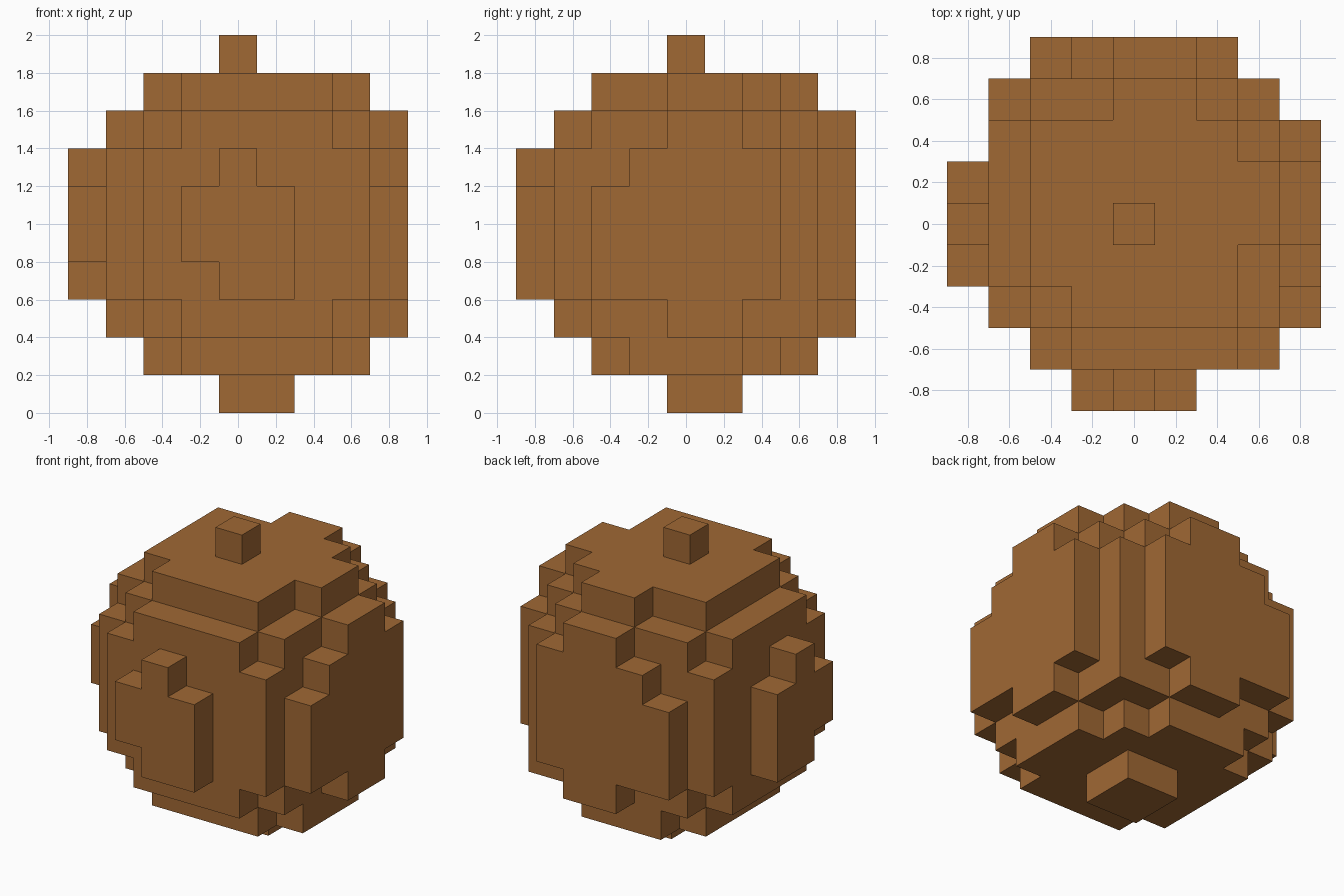
import bpy
import bmesh
from mathutils import Vector

CELL = 0.2
OFFSET = Vector((-0.9, -0.9, 0.0))

cube = bpy.data.objects.get("Cube")
if cube:
    bpy.data.objects.remove(cube, do_unlink=True)

# Single flat colour
brown = bpy.data.materials.new("pumpkin_brown")
brown.use_nodes = True
COLOUR = (0.352, 0.138, 0.034, 1.0)
brown.diffuse_color = COLOUR
brown.node_tree.nodes["Principled BSDF"].inputs["Base Color"].default_value = COLOUR


def block(layers, xs, ys):
    """Cells of a block and of its mirror across the x = y diagonal (inclusive ranges)."""
    cells = set()
    for k in range(layers[0], layers[1] + 1):
        for i in range(xs[0], xs[1] + 1):
            for j in range(ys[0], ys[1] + 1):
                cells |= {(i, j, k), (j, i, k)}
    return cells


# Rounded body, described as stacked blocks of cells
body = set()
for layers, xs, ys in [
    # lower tiers
    ((1, 1), (2, 6), (3, 6)), ((1, 1), (7, 7), (3, 5)),
    ((2, 2), (1, 1), (3, 6)), ((2, 2), (8, 8), (4, 5)),
    # core and wide side panels
    ((2, 6), (2, 7), (2, 7)), ((3, 6), (1, 1), (2, 7)),
    ((3, 5), (8, 8), (2, 6)), ((6, 6), (8, 8), (3, 6)),
    # raised panels on the front and right side
    ((3, 3), (0, 0), (4, 5)), ((4, 5), (0, 0), (3, 5)), ((6, 6), (0, 0), (4, 4)),
    # upper tiers
    ((7, 7), (2, 7), (2, 6)), ((7, 7), (1, 1), (3, 6)), ((7, 7), (8, 8), (4, 5)),
    ((8, 8), (2, 6), (3, 6)), ((8, 8), (7, 7), (4, 5)),
]:
    body |= block(layers, xs, ys)

parts = {
    "body": body,
    "base": block((0, 0), (4, 5), (4, 5)),
    "stem": block((9, 9), (4, 4), (4, 4)),
}
everything = set().union(*parts.values())


def build(name, cells):
    """Skin the exposed sides of the cells and merge the flat areas."""
    bm = bmesh.new()
    corners = {}

    def corner(p):
        if p not in corners:
            corners[p] = bm.verts.new(OFFSET + CELL * Vector(p))
        return corners[p]

    for cell in sorted(cells):
        for axis in range(3):
            u, v = (axis + 1) % 3, (axis + 2) % 3
            for side in (0, 1):
                near = list(cell)
                near[axis] += 2 * side - 1
                if tuple(near) in everything:
                    continue
                quad = []
                for du, dv in ((0, 0), (1, 0), (1, 1), (0, 1)):
                    p = list(cell)
                    p[axis] += side
                    p[u] += du
                    p[v] += dv
                    quad.append(corner(tuple(p)))
                bm.faces.new(quad if side else quad[::-1])
    bmesh.ops.dissolve_limit(bm, angle_limit=0.01, verts=bm.verts, edges=bm.edges)
    bmesh.ops.triangulate(bm, faces=[f for f in bm.faces if len(f.verts) > 4])
    mesh = bpy.data.meshes.new(name)
    bm.to_mesh(mesh)
    bm.free()
    mesh.materials.append(brown)
    bpy.context.scene.collection.objects.link(bpy.data.objects.new(name, mesh))


for part_name, part_cells in parts.items():
    build(part_name, part_cells)
